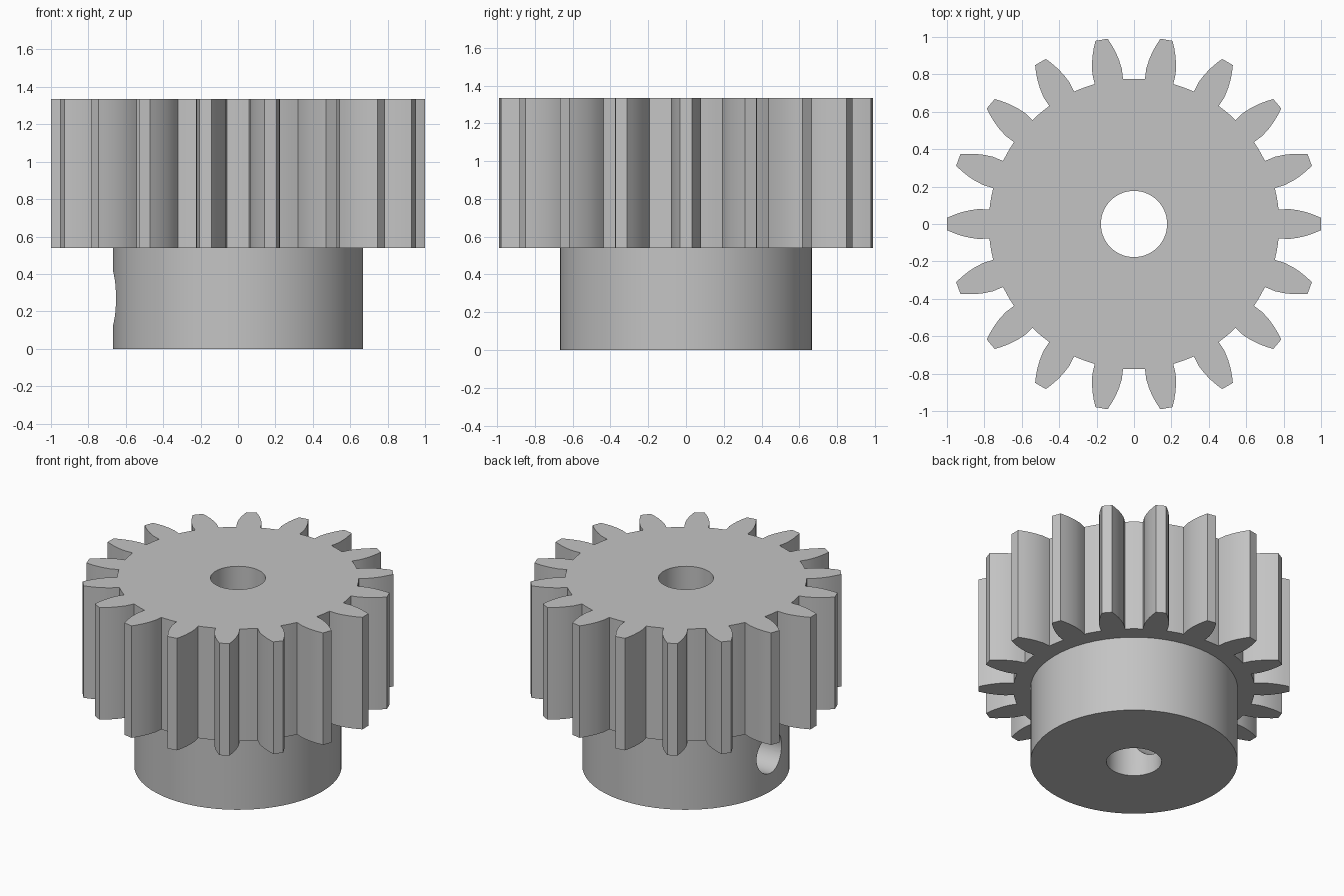
import bpy, bmesh
from math import pi, cos, sin, atan2, hypot, radians
from mathutils import Matrix

cube = bpy.data.objects.get("Cube")
if cube:
    bpy.data.objects.remove(cube, do_unlink=True)

TEETH = 18
GEAR_BOTTOM, GEAR_TOP = 0.54, 1.335
HUB_RADIUS, BORE_RADIUS, SCREW_RADIUS = 0.667, 0.177, 0.14
# One tooth flank: radial position, half width
FLANK = [(0.773, 0.077), (0.83, 0.08), (0.88, 0.073),
         (0.925, 0.062), (0.965, 0.048), (1.0, 0.033)]

steel = bpy.data.materials.new("grey steel")
steel.use_nodes = True
grey = (0.55, 0.55, 0.55, 1)
steel.diffuse_color = grey
steel.node_tree.nodes["Principled BSDF"].inputs["Base Color"].default_value = grey


def make_object(name, bm):
    bmesh.ops.recalc_face_normals(bm, faces=bm.faces)
    mesh = bpy.data.meshes.new(name)
    bm.to_mesh(mesh)
    bm.free()
    mesh.materials.append(steel)
    obj = bpy.data.objects.new(name, mesh)
    bpy.context.collection.objects.link(obj)
    return obj


def cylinder(name, radius, start, end, axis="Z"):
    bm = bmesh.new()
    bmesh.ops.create_cone(bm, cap_ends=True, segments=64, radius1=radius,
                          radius2=radius, depth=end - start)
    bmesh.ops.translate(bm, verts=bm.verts, vec=(0, 0, (start + end) / 2))
    if axis == "X":
        bmesh.ops.rotate(bm, verts=bm.verts, matrix=Matrix.Rotation(pi / 2, 3, "Y"))
    return make_object(name, bm)


# Toothed wheel: outline of flanks, flat tips and root arcs, extruded upward
outline = []
step = 2 * pi / TEETH
root_radius = hypot(*FLANK[0])
root_angle = atan2(FLANK[0][1], FLANK[0][0])
for i in range(TEETH):
    a = i * step
    tooth = [(r, -w) for r, w in FLANK] + [(r, w) for r, w in reversed(FLANK)]
    outline += [(r * cos(a) - w * sin(a), r * sin(a) + w * cos(a)) for r, w in tooth]
    gap = step - 2 * root_angle
    for k in (1, 2):
        b = a + root_angle + gap * k / 3
        outline.append((root_radius * cos(b), root_radius * sin(b)))

bm = bmesh.new()
base = bm.faces.new([bm.verts.new((x, y, GEAR_BOTTOM)) for x, y in outline])
top = bmesh.ops.extrude_face_region(bm, geom=[base], use_keep_orig=True)["geom"]
bmesh.ops.translate(bm, verts=[v for v in top if isinstance(v, bmesh.types.BMVert)],
                    vec=(0, 0, GEAR_TOP - GEAR_BOTTOM))
gear = make_object("pinion_gear", bm)

# Hub joined below, shaft bore and side set-screw hole cut out
hub = cylinder("hub", HUB_RADIUS, 0, GEAR_BOTTOM + 0.2)
bore = cylinder("bore_cutter", BORE_RADIUS, -0.2, GEAR_TOP + 0.2)
screw = cylinder("screw_hole_cutter", SCREW_RADIUS, -0.9, 0, "X")
screw.location.z = 0.27
bpy.context.view_layer.update()

bpy.ops.object.select_all(action="DESELECT")
bpy.context.view_layer.objects.active = gear
gear.select_set(True)
for helper, operation in ((hub, "UNION"), (bore, "DIFFERENCE"), (screw, "DIFFERENCE")):
    mod = gear.modifiers.new(helper.name, "BOOLEAN")
    mod.operation = operation
    mod.solver = "EXACT"
    mod.object = helper
    bpy.ops.object.modifier_apply(modifier=mod.name)
    bpy.data.objects.remove(helper, do_unlink=True)

bpy.ops.object.shade_smooth_by_angle(angle=radians(30))
